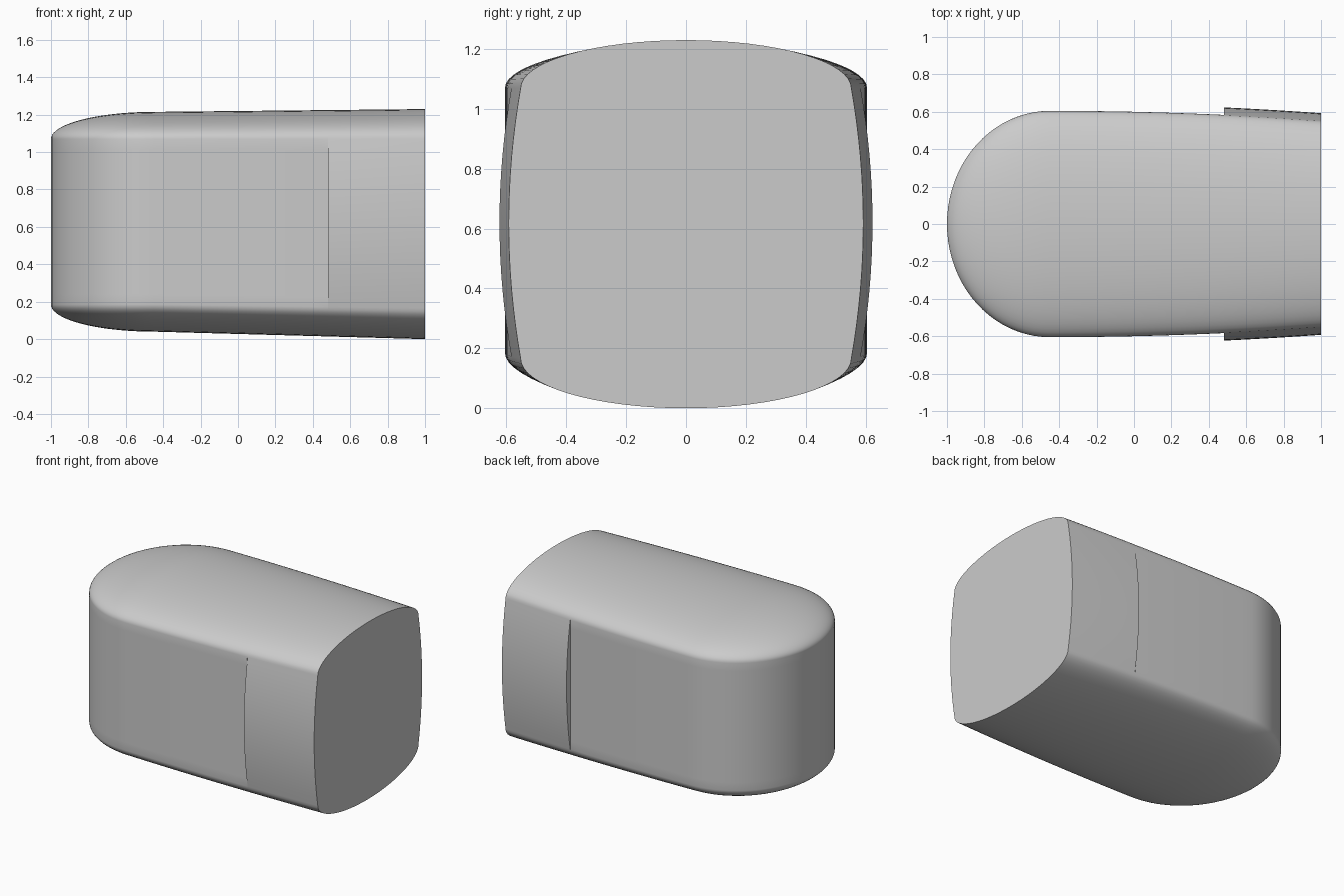
import bpy
import bmesh
import math

cube = bpy.data.objects.get("Cube")
if cube:
    bpy.data.objects.remove(cube, do_unlink=True)

grey = bpy.data.materials.new("Light grey")
grey.use_nodes = True
colour = (0.6, 0.6, 0.6, 1)
grey.diffuse_color = colour
grey.node_tree.nodes["Principled BSDF"].inputs["Base Color"].default_value = colour

NOSE_X = -0.45   # where the round nose meets the tapering body
STEP_X = 0.48    # where the raised side panels begin
ARC, WALL = 32, 16


def section(x, bulge):
    """Closed ring at x: domed top, side wall, domed bottom, side wall."""
    t = max(0, x - NOSE_X)
    k = t / (1 - NOSE_X)
    s = math.sqrt(max(0, 1 - (min(0, x - NOSE_X) / 0.55) ** 2))
    w = (0.605 - 0.025 * t * t) * s
    top, low = 1.07, 0.185 - 0.02 * k
    crown, keel = (0.145 + 0.015 * k) * s, (0.145 + 0.02 * k) * s
    ring = []
    for i in range(ARC + 1):
        a = math.pi * i / ARC
        ring.append((x, w * math.cos(a), top + crown * math.sin(a)))
    for i in range(1, WALL):
        v = i / WALL
        out = bulge * (1 - (2 * v - 1) ** 2)
        ring.append((x, -w - out, top + (low - top) * v))
    for i in range(ARC + 1):
        a = math.pi * i / ARC
        ring.append((x, -w * math.cos(a), low - keel * math.sin(a)))
    for i in range(1, WALL):
        v = i / WALL
        out = bulge * (1 - (2 * v - 1) ** 2)
        ring.append((x, w + out, low + (top - low) * v))
    return ring


# Stations: round nose, plain body, then the stepped panel length
stations = [(NOSE_X - 0.55 * math.cos(math.pi / 2 * i / 20), 0) for i in range(21)]
stations += [(NOSE_X + (STEP_X - NOSE_X) * i / 12, 0) for i in range(1, 13)]
stations += [(STEP_X + 0.002 + (0.998 - STEP_X) * i / 8, 0.04) for i in range(9)]

# Loft the shell and close the flat end
bm = bmesh.new()
rings = [[bm.verts.new(p) for p in section(x, b)] for x, b in stations]
count = len(rings[0])
for a, b in zip(rings, rings[1:]):
    for i in range(count):
        j = (i + 1) % count
        bm.faces.new((a[i], a[j], b[j], b[i]))
bm.faces.new(rings[-1])
bmesh.ops.remove_doubles(bm, verts=bm.verts, dist=0.0001)
bmesh.ops.recalc_face_normals(bm, faces=bm.faces)

mesh = bpy.data.meshes.new("rounded_housing")
bm.to_mesh(mesh)
bm.free()
mesh.materials.append(grey)
housing = bpy.data.objects.new("rounded_housing", mesh)
bpy.context.collection.objects.link(housing)

bpy.ops.object.select_all(action="DESELECT")
housing.select_set(True)
bpy.context.view_layer.objects.active = housing
bpy.ops.object.shade_smooth_by_angle(angle=math.radians(30))
